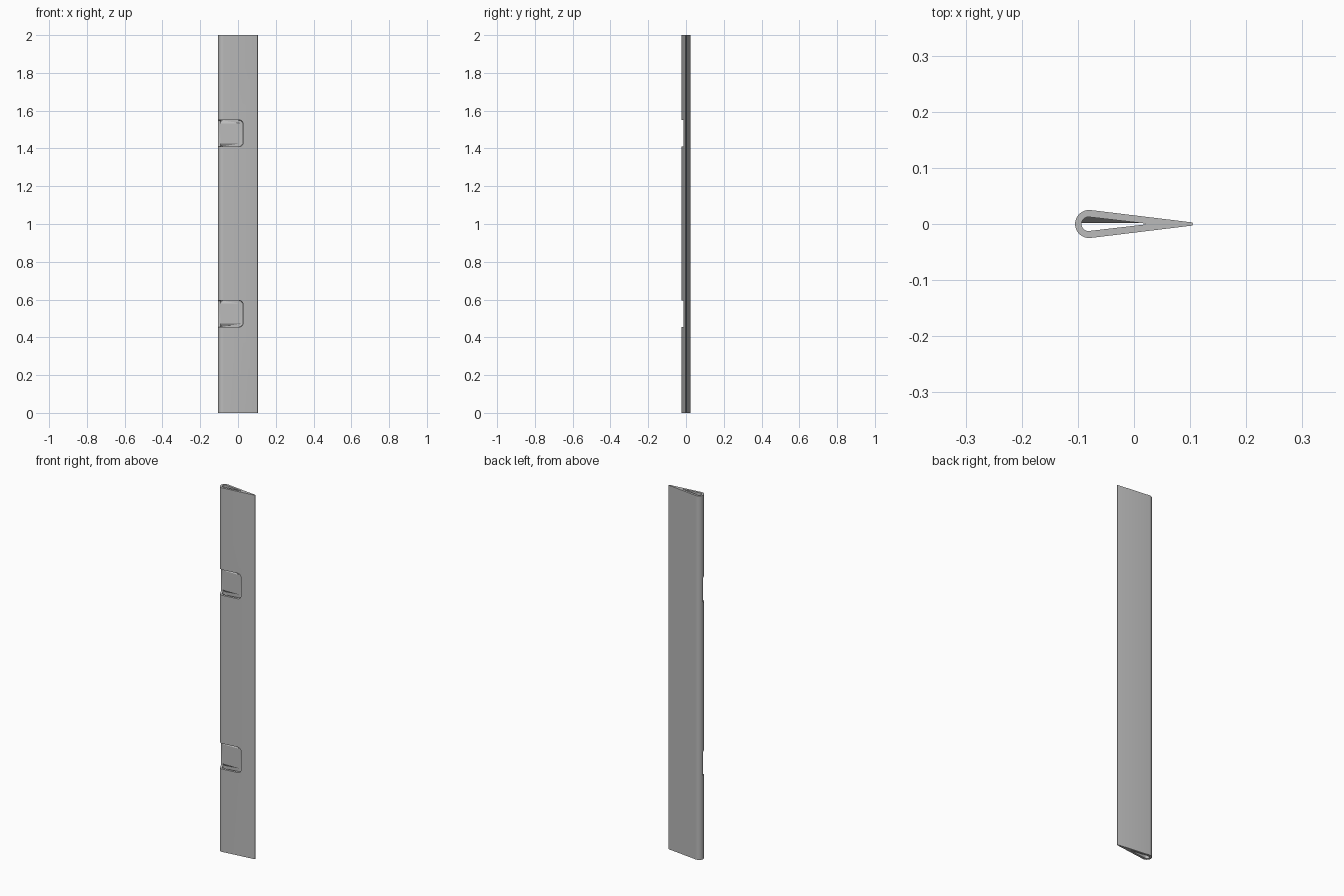
import bpy, bmesh
from math import asin, cos, sin, pi, radians
from mathutils import Vector

cube = bpy.data.objects.get("Cube")
if cube:
    bpy.data.objects.remove(cube)

grey = bpy.data.materials.new("plain grey")
grey.use_nodes = True
grey.diffuse_color = (0.5, 0.5, 0.5, 1)
grey.node_tree.nodes["Principled BSDF"].inputs["Base Color"].default_value = (0.5, 0.5, 0.5, 1)


def arc(cx, cy, r, a0, a1, n):
    return [(cx + r * cos(a0 + (a1 - a0) * i / n), cy + r * sin(a0 + (a1 - a0) * i / n))
            for i in range(n + 1)]


def teardrop(nose_x, nose_r, tail_x, tail_r):
    """Round nose and small round tail joined by tangent lines."""
    a = pi / 2 - asin((nose_r - tail_r) / (tail_x - nose_x))
    return (arc(nose_x, 0, nose_r, a, 2 * pi - a, 24)
            + arc(tail_x, 0, tail_r, -a, a, 8))


def loft(name, start, end, round_end=0):
    """Solid between two matching loops, with optionally rounded end edges."""
    bm = bmesh.new()
    a = [bm.verts.new(p) for p in start]
    b = [bm.verts.new(p) for p in end]
    bm.faces.new(a)
    cap = bm.faces.new(b)
    for i in range(len(a)):
        j = (i + 1) % len(a)
        bm.faces.new((a[i], a[j], b[j], b[i]))
    bmesh.ops.recalc_face_normals(bm, faces=bm.faces)
    if round_end:
        bmesh.ops.bevel(bm, geom=list(cap.edges), offset=round_end, segments=4,
                        profile=0.5, affect='EDGES')
    mesh = bpy.data.meshes.new(name)
    bm.to_mesh(mesh)
    bm.free()
    obj = bpy.data.objects.new(name, mesh)
    bpy.context.collection.objects.link(obj)
    mesh.materials.append(grey)
    return obj


def cut(target, tool):
    mod = target.modifiers.new("cut", 'BOOLEAN')
    mod.operation = 'DIFFERENCE'
    mod.solver = 'EXACT'
    mod.object = tool
    bpy.context.view_layer.objects.active = target
    bpy.ops.object.modifier_apply(modifier=mod.name)
    bpy.data.objects.remove(tool)


def upright(profile, z0, z1):
    return [[(x, y, z) for x, y in profile] for z in (z0, z1)]


# Hollow teardrop blade
FLOOR = 0.002
cavity = teardrop(-0.081, 0.0125, 0.019, 0.001)
blade = loft("blade_shell", *upright(teardrop(-0.08, 0.025, 0.102, 0.003), 0, 2))
cut(blade, loft("cavity_cutter", *upright(cavity, -0.1, 2.1)))
parts = [blade]

for name, zc in (("lower", 0.525), ("upper", 1.48)):
    # Rounded notch through the front wall
    half, r, right = 0.07, 0.02, 0.027
    outline = ([(-0.2, zc - half)] + arc(right - r, zc - half + r, r, -pi / 2, 0, 6)
               + arc(right - r, zc + half - r, r, 0, pi / 2, 6) + [(-0.2, zc + half)])
    cut(blade, loft(name + "_notch_cutter", [(x, -0.1, z) for x, z in outline],
                    [(x, FLOOR, z) for x, z in outline], 0.008))

    # Filler in the rear half of the cavity, with sloping ends
    rear = [p for p in cavity if p[1] > FLOOR]
    rear = [(-0.0933, FLOOR)] + sorted(rear) + [(0.0175, FLOOR)]
    ends = [[(x, y, zc + s * (0.053 + 1.5 * (y - FLOOR))) for x, y in rear] for s in (-1, 1)]
    parts.append(loft(name + "_notch_filler", *ends))

# Smooth the rounded surfaces, keeping crisp edges
bpy.ops.object.select_all(action='DESELECT')
for obj in parts:
    obj.select_set(True)
bpy.context.view_layer.objects.active = blade
bpy.ops.object.shade_smooth_by_angle(angle=radians(30))
